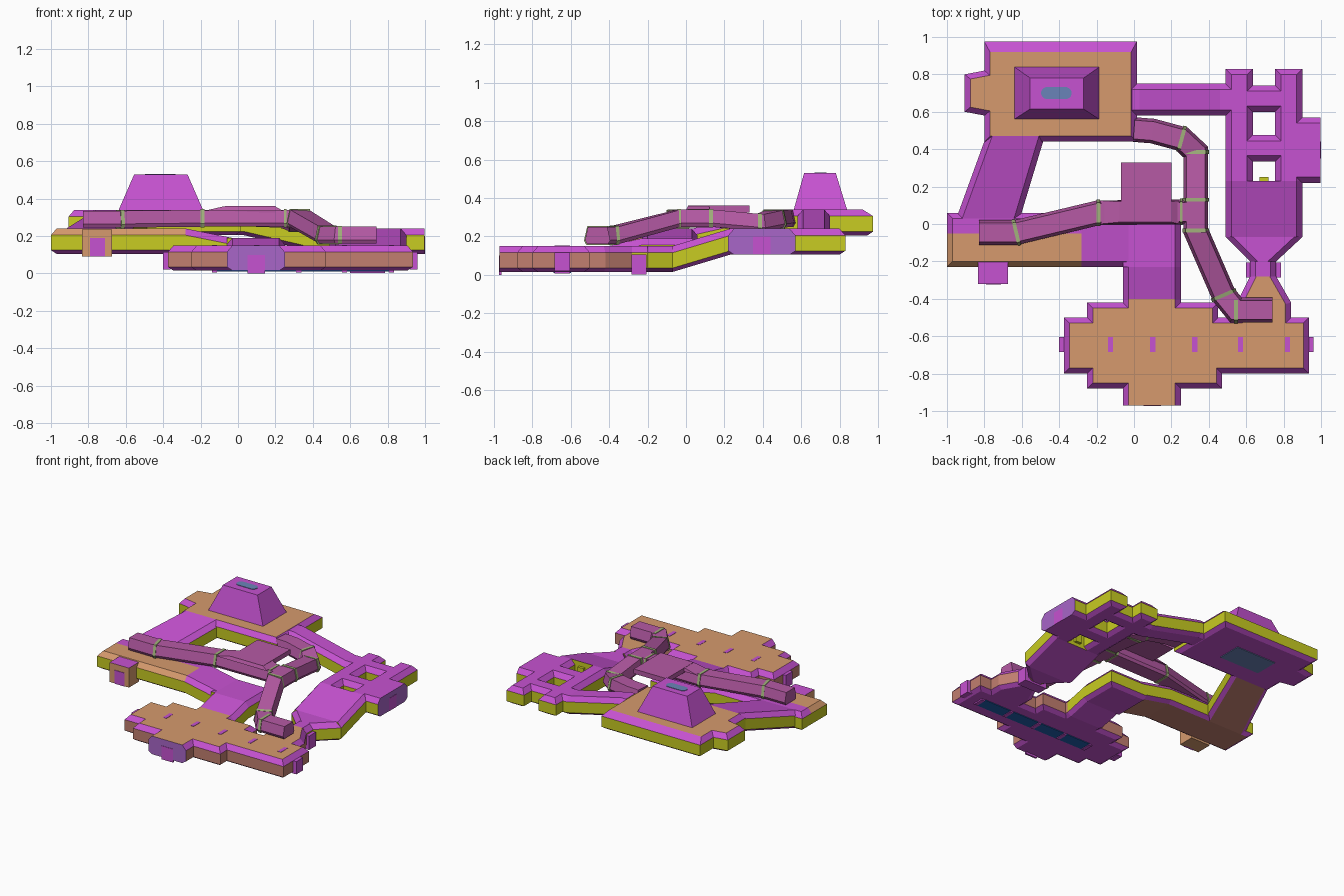
import bpy, bmesh, math
from mathutils import Vector

if "Cube" in bpy.data.objects:
    bpy.data.objects.remove(bpy.data.objects["Cube"])

def srgb(h):
    c = [int(h[i:i + 2], 16) / 255 for i in (0, 2, 4)]
    return [x / 12.92 if x < .04 else ((x + .055) / 1.055) ** 2.4 for x in c] + [1]

MATS = {}
for n, h in dict(purple="C652D1", orange="D69A6D", yellow="C8CC22", salmon="C27F70", mauve="B65AA5",
                 green="A2B27C", violet="A866C8", blue="6A84B8", navy="2060B0").items():
    MATS[n] = bpy.data.materials.new(n)
    MATS[n].diffuse_color = srgb(h)

def finish(name, bm, mats):
    bmesh.ops.recalc_face_normals(bm, faces=bm.faces)
    me = bpy.data.meshes.new(name)
    bm.to_mesh(me)
    bm.free()
    for m in mats:
        me.materials.append(MATS[m])
    ob = bpy.data.objects.new(name, me)
    bpy.context.collection.objects.link(ob)
    return ob

def offset(pts, dist):
    """Move every edge of a counter-clockwise outline inwards by its own distance."""
    out, n = [], len(pts)
    for i in range(n):
        a, b, c = (Vector(pts[j % n]) for j in (i - 1, i, i + 1))
        d1, d2 = (b - a).normalized(), (c - b).normalized()
        n1, n2 = Vector((-d1.y, d1.x)), Vector((-d2.y, d2.x))
        p, q = b + n1 * dist[i - 1], b + n2 * dist[i]
        cr = d1.x * d2.y - d1.y * d2.x
        t = ((q - p).x * d2.y - (q - p).y * d2.x) / cr
        out.append(p + d1 * t)
    return out

def slab(name, pts, z, wall="yellow", top="purple", rim="purple", under="purple", open_edges=(), end=None, wide=()):
    """Chamfered floor slab. z is a base height or a function; open edges keep a straight end."""
    zf = z if callable(z) else (lambda x, y: z)
    mats = ["purple", wall, rim, top, under, end or wall]
    inset = offset(pts, [0 if i in open_edges else .03 for i in range(len(pts))])
    upper = offset(pts, [0 if i in open_edges else .055 if i in wide else .03 for i in range(len(pts))])
    bm = bmesh.new()
    rows = []
    for ring, dz in ((inset, 0), (pts, .02), (pts, .10), (upper, .135)):
        rows.append([bm.verts.new((p[0], p[1], zf(p[0], p[1]) + dz)) for p in ring])
    n = len(pts)
    for r in range(3):
        for i in range(n):
            j = (i + 1) % n
            f = bm.faces.new((rows[r][i], rows[r][j], rows[r + 1][j], rows[r + 1][i]))
            f.material_index = 5 if i in open_edges else r
    bm.faces.new(rows[3]).material_index = 3
    bm.faces.new(rows[0][::-1]).material_index = 4
    return finish(name, bm, mats)

def rect(x0, x1, y0, y1):
    return [(x0, y0), (x1, y0), (x1, y1), (x0, y1)]   # edges: front, right, back, left

def ramp(axis, a, za, b, zb):
    return lambda x, y: za + (zb - za) * (((x, y)[axis] - a) / (b - a))

def frustum(name, lo, z0, hi, z1, side="purple", top=None):
    bm = bmesh.new()
    a = [bm.verts.new((x, y, z0)) for x, y in rect(*lo)]
    b = [bm.verts.new((x, y, z1)) for x, y in rect(*hi)]
    bm.faces.new(a[::-1])
    bm.faces.new(b).material_index = 1
    for i in range(4):
        bm.faces.new((a[i], a[i - 3], b[i - 3], b[i]))
    return finish(name, bm, [side, top or side])

def box(name, x0, x1, y0, y1, z0, z1, side="purple", top=None):
    return frustum(name, (x0, x1, y0, y1), z0, (x0, x1, y0, y1), z1, side, top)

def tube(name, path, mat="mauve", grow=0.0):
    """Sweep a boxy section with sloped sides along a path, mitred at the bends."""
    P = [Vector(p) for p in path]
    sec = [(-.055, 0), (.055, 0), (.066, .02), (.05, .09), (-.05, .09), (-.066, .02)]
    bm = bmesh.new()
    rings = []
    for i, p in enumerate(P):
        d = [(P[k + 1] - P[k]).xy.normalized() for k in (i - 1, i) if 0 <= k < len(P) - 1]
        t = (d[0] + d[-1]).normalized()
        s = 1 / max(t.dot(d[0]), .5)
        side = Vector((t.y, -t.x, 0)) * s
        rings.append([bm.verts.new(p + side * (u * (1 + grow)) + Vector((0, 0, .045 + (v - .045) * (1 + grow))))
                      for u, v in sec])
    for r, q in zip(rings, rings[1:]):
        for k in range(6):
            bm.faces.new((r[k], r[k - 5], q[k - 5], q[k]))
    bm.faces.new(rings[0])
    bm.faces.new(rings[-1][::-1])
    return finish(name, bm, [mat])

# Front platform, its violet entrance and doors
slab("front_platform", [(-.375, -.8), (-.25, -.8), (-.25, -.88), (-.06, -.88), (-.06, -.97), (.25, -.97),
     (.25, -.88), (.47, -.88), (.47, -.8), (.935, -.8), (.935, -.5), (.84, -.5), (.84, -.42), (.76, -.28),
     (.62, -.28), (.55, -.42), (.55, -.5), (.45, -.5), (.45, -.42), (.25, -.42), (.25, -.4), (-.06, -.4),
     (-.06, -.42), (-.25, -.42), (-.25, -.5), (-.375, -.5)],
     .015, wall="salmon", top="orange", open_edges=(4, 13, 20), end="violet")
box("front_door", .05, .145, -.973, -.96, 0, .10)
box("left_side_door", -.40, -.36, -.685, -.605, .02, .115)
box("right_side_door", .92, .96, -.685, -.605, .02, .115)
slots = [-.125, .1, .325, .57, .82]
for x in slots:
    box("floor_slot", x - .014, x + .014, -.685, -.605, .006, .152)
for a, b in zip(slots, slots[1:]):
    box("floor_window", a + .014, b - .014, -.69, -.60, .010, .016, "navy")

# Right wing: neck, flare, slope and upper block with two light wells
slab("neck", rect(.62, .76, -.28, -.2), .015, open_edges=(0, 2))
box("neck_gate", .60, .785, -.285, -.205, .002, .105)
slab("neck_flare", [(.62, -.2), (.76, -.2), (.90, -.07), (.49, -.07)], .015, open_edges=(0, 2))
slab("right_slope", rect(.49, .90, -.07, .23), ramp(1, -.07, .015, .23, .105), open_edges=(0, 2))
for x0, x1 in ((.49, .635), (.755, .90)):
    slab("right_block_column", rect(x0, x1, .23, .83), .105, open_edges=(0,))
for y0, y1 in ((.335, .475), (.60, .74)):
    slab("right_block_bar", rect(.55, .84, y0, y1), .105, open_edges=(1, 3))
box("light_well_ledge", .67, .72, .225, .25, .13, .205, "yellow")
slab("right_entrance", rect(.85, .998, .22, .57), .105, open_edges=(1, 3), end="violet")
box("right_door", .99, 1.0, .35, .44, .105, .20)

# Back corridor from the right block up to the rear platform
slab("back_corridor_low", rect(.46, .58, .58, .75), .105, open_edges=(1, 3))
slab("back_corridor_slope", rect(.03, .46, .58, .75), ramp(0, .03, .205, .46, .105), open_edges=(1, 3))
slab("back_corridor_high", rect(-.01, .03, .58, .75), .205, open_edges=(1, 3))

# Rear platform with the tapered tower and pool
slab("rear_platform", [(-.8, .44), (.015, .44), (.015, .975), (-.8, .975), (-.8, .82), (-.905, .8),
     (-.905, .6), (-.8, .58)], .205, top="orange", wide=(2,))
frustum("tower", (-.64, -.185, .56, .84), .335, (-.555, -.27, .615, .78), .53)
bm = bmesh.new()
cap = [(-.415 + (.05 if math.cos(a) > 0 else -.05) + .032 * math.cos(a), .70 + .032 * math.sin(a))
       for a in (math.pi * (k + .5) / 8 for k in range(16))]
f = bm.faces.new([bm.verts.new((x, y, .529)) for x, y in cap])
ext = bmesh.ops.extrude_face_region(bm, geom=[f])["geom"]
bmesh.ops.translate(bm, vec=(0, 0, .004), verts=[v for v in ext if isinstance(v, bmesh.types.BMVert)])
finish("tower_pool", bm, ["blue"])
box("under_pool", -.58, -.25, .61, .79, .200, .206, "blue")

# Left wing: slope, platform and entrance
slab("left_slope", [(-.95, .03), (-.61, .03), (-.477, .47), (-.79, .47)], ramp(1, .03, .105, .47, .205),
     under="salmon", open_edges=(0, 2))
slab("left_platform_front", rect(-1, -.28, -.23, -.05), .105, top="orange", rim="orange", under="salmon",
     open_edges=(1, 2))
slab("left_platform_back", rect(-1, -.28, -.05, .06), .105, under="salmon", open_edges=(0, 1))
box("left_entrance", -.835, -.675, -.32, -.2, .09, .235, "orange", "purple")
box("left_door", -.79, -.71, -.324, -.31, .09, .19)

# Middle link down to the front platform
slab("middle_corridor", rect(-.28, -.03, -.23, .06), ramp(0, -.28, .105, -.03, .055), under="salmon",
     open_edges=(1, 3))
slab("middle_corner", rect(-.06, .25, -.23, .06), .055, open_edges=(0, 3))
slab("middle_ramp", rect(-.06, .25, -.4, -.23), ramp(1, -.4, .015, -.23, .055), open_edges=(0, 2))

# Overhead tubes with collars and roofed hub
A = [(-.83, -.045, .245), (-.63, -.045, .245), (-.19, .06, .25), (.33, .065, .25)]
B = [(0, .505, .25), (.1, .497, .25), (.255, .455, .245), (.33, .385, .225), (.33, .13, .25), (.33, -.035, .25),
     (.48, -.38, .16), (.545, -.46, .16), (.74, -.46, .16)]
tube("overhead_tube_left", A)
tube("overhead_tube_right", B)
for path, i, k in ((A, 1, 2), (A, 2, 3), (B, 2, 1), (B, 3, 4), (B, 4, 5), (B, 5, 4), (B, 6, 5), (B, 7, 8)):
    p = Vector(path[i])
    d = (Vector(path[k]) - p).normalized() * .01
    tube("tube_collar", [p - d, p + d], "green", .08)
tube("tube_collar", [(.245, .065, .25), (.26, .065, .25)], "green", .08)
frustum("hub_roof", (-.18, .24, 0, .125), .335, (-.08, .2, .01, .12), .358, "mauve")
box("hub_canopy", -.07, .2, .01, .33, .325, .36, "mauve")

for m in bpy.data.materials:
    if m.users and not m.is_grease_pencil:
        m.use_nodes = True
        m.node_tree.nodes["Principled BSDF"].inputs["Base Color"].default_value = m.diffuse_color
